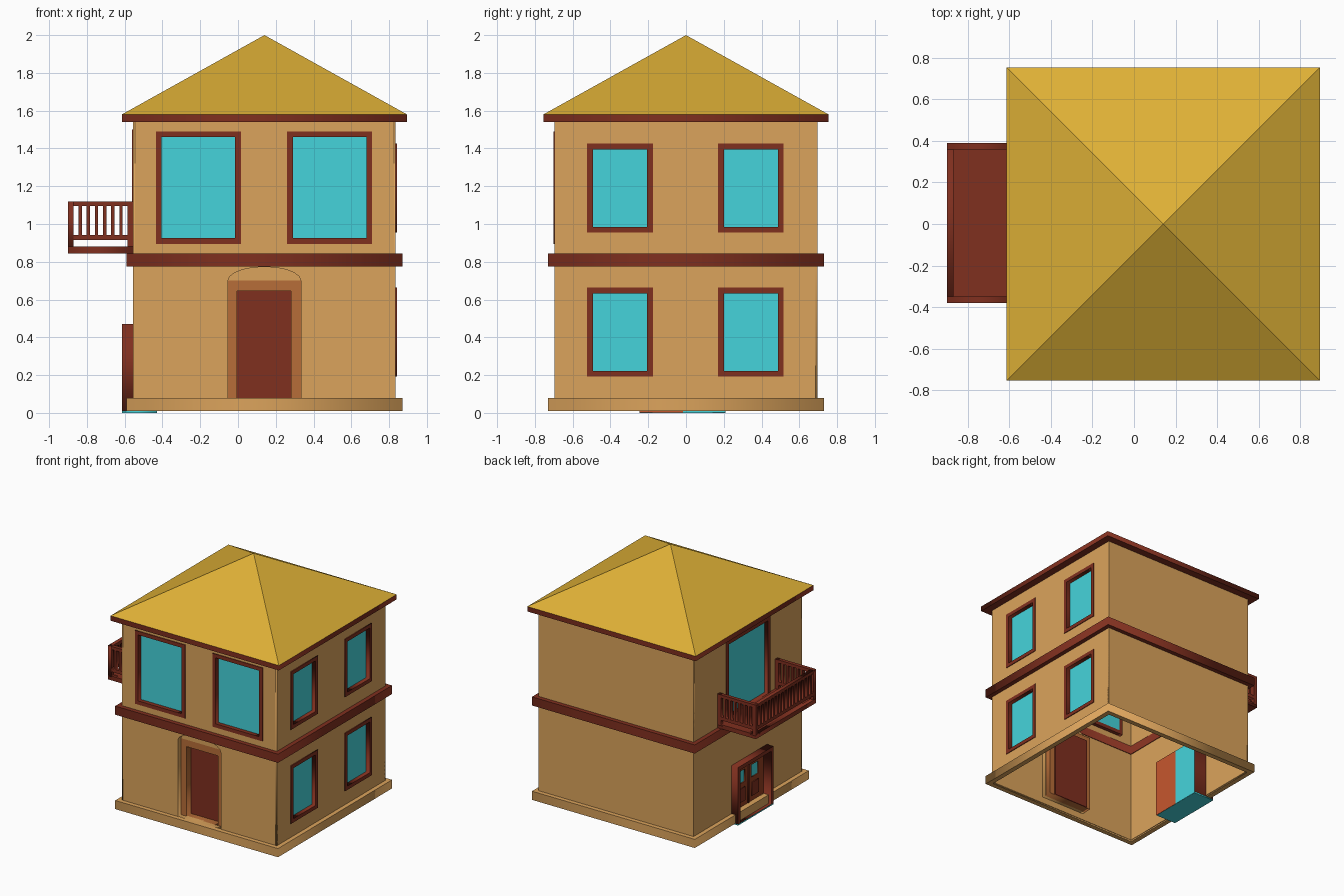
import bpy, math
from mathutils import Matrix

if "Cube" in bpy.data.objects:
    bpy.data.objects.remove(bpy.data.objects["Cube"])

CX = 0.14          # house centre in x
HW = 0.695         # half width of the walls


def material(name, rgb):
    m = bpy.data.materials.new(name)
    lin = [c / 12.92 if c <= 0.04045 else ((c + 0.055) / 1.055) ** 2.4 for c in rgb]
    m.diffuse_color = (*lin, 1)
    m.use_nodes = True
    m.node_tree.nodes["Principled BSDF"].inputs["Base Color"].default_value = m.diffuse_color
    return m


WALL = material("plaster", (0.86, 0.64, 0.36))
TRIM = material("dark_wood", (0.50, 0.185, 0.12))
GLASS = material("glass", (0.27, 0.83, 0.86))
ROOF = material("roof_yellow", (0.87, 0.69, 0.21))
JAMB = material("light_wood", (0.72, 0.43, 0.22))
ORANGE = material("orange_wood", (0.78, 0.34, 0.18))
LEAF = material("door_wood", (0.58, 0.25, 0.13))

# local (u, v, w) axes for each plate direction
AXES = {
    "front": Matrix(((1, 0, 0), (0, 0, -1), (0, 1, 0))),   # u=x, v=z
    "side": Matrix(((0, 0, 1), (1, 0, 0), (0, 1, 0))),     # u=y, v=z
    "top": Matrix.Identity(3),                             # u=x, v=y
}


def rect(u0, u1, v0, v1):
    return [(u0, v0), (u1, v0), (u1, v1), (u0, v1)]


def plate(name, loops, axis, a, b, mat):
    """Flat outline with holes, extruded from depth a to b along the third axis."""
    cu = bpy.data.curves.new(name, "CURVE")
    cu.dimensions = "2D"
    cu.fill_mode = "BOTH"
    cu.extrude = abs(b - a) / 2
    for loop in loops:
        s = cu.splines.new("POLY")
        s.points.add(len(loop) - 1)
        for p, (u, v) in zip(s.points, loop):
            p.co = (u, v, 0, 1)
        s.use_cyclic_u = True
    ob = bpy.data.objects.new(name, cu)
    bpy.context.collection.objects.link(ob)
    mid = (a + b) / 2
    loc = {"front": (0, mid, 0), "side": (mid, 0, 0), "top": (0, 0, mid)}[axis]
    ob.matrix_world = Matrix.Translation(loc) @ AXES[axis].to_4x4()
    bpy.ops.object.select_all(action="DESELECT")
    ob.select_set(True)
    bpy.context.view_layer.objects.active = ob
    bpy.ops.object.convert(target="MESH")
    ob = bpy.context.object
    ob.data.materials.clear()
    ob.data.materials.append(mat)
    return ob


def box(name, x0, x1, y0, y1, z0, z1, mat):
    return plate(name, [rect(x0, x1, y0, y1)], "top", z0, z1, mat)


def ring(name, outer, inner, z0, z1, mat):
    sq = lambda h: rect(CX - h, CX + h, -h, h)
    plate(name, [sq(outer), sq(inner)], "top", z0, z1, mat)


def window(name, r, axis, wall, inward):
    """Frame slightly proud of the wall with glass set back inside it."""
    u0, u1, v0, v1 = r
    t = 0.03
    inner = rect(u0 + t, u1 - t, v0 + t, v1 - t)
    plate(name + "_frame", [rect(*r), inner], axis, wall - 0.006 * inward, wall + 0.04 * inward, TRIM)
    plate(name + "_glass", [inner], axis, wall + 0.028 * inward, wall + 0.04 * inward, GLASS)


def inset(r, d):
    return rect(r[0] + d, r[1] - d, r[2] + d, r[3] - d)


# Opening layouts
front_wins = [(-0.435, 0.015, 0.895, 1.49), (0.26, 0.71, 0.895, 1.49)]
side_wins = [(y, y + 0.347, z, z + 0.47) for y in (-0.523, 0.17) for z in (0.193, 0.955)]
balcony_win = (-0.28, 0.28, 0.85, 1.50)


def arch(d=0.0):
    """Arched entry outline, grown by d."""
    top = [(CX + (0.193 + d) * math.cos(t), 0.70 + (0.073 + d) * math.sin(t))
           for t in [math.pi * i / 10 for i in range(11)]]
    return [(-0.053 - d, 0.08 - d), (0.333 + d, 0.08 - d)] + top


# Walls with openings
fx0, fx1 = CX - HW, CX + HW
T = 0.01
plate("front_wall", [rect(fx0, fx1, 0.02, 1.55), arch()] + [inset(w, 0.01) for w in front_wins],
      "front", -HW, -HW + T, WALL)
plate("back_wall", [rect(fx0, fx1, 0.02, 1.55)], "front", HW - T, HW, WALL)
plate("right_wall", [rect(-HW, HW, 0.02, 1.55)] + [inset(w, 0.01) for w in side_wins],
      "side", fx1 - T, fx1, WALL)
plate("left_wall", [rect(-HW, HW, 0.02, 1.55), rect(-0.235, 0.20, 0.08, 0.46), inset(balcony_win, 0.01)],
      "side", fx0, fx0 + T, WALL)

# Plinth, storey band, eaves
ring("plinth", 0.73, 0.69, 0.01, 0.08, WALL)
ring("storey_band", 0.73, 0.68, 0.775, 0.845, TRIM)
ring("eaves", 0.755, 0.685, 1.54, 1.58, TRIM)

# Pyramid roof
bpy.ops.mesh.primitive_cone_add(vertices=4, radius1=0.755 * math.sqrt(2), depth=0.42,
                                end_fill_type="NOTHING", location=(CX, 0, 1.79),
                                rotation=(0, 0, math.pi / 4))
roof = bpy.context.object
roof.name = "roof"
roof.data.materials.append(ROOF)

# Windows
for i, w in enumerate(front_wins):
    window(f"front_window_{i}", w, "front", -HW, 1)
for i, w in enumerate(side_wins):
    window(f"right_window_{i}", w, "side", fx1, -1)
window("balcony_door", balcony_win, "side", fx0, 1)

# Front entry: arched reveal, jambs, tympanum, door
plate("entry_reveal", [arch(0.008), arch()], "front", -HW + 0.001, -0.645, WALL)
door_hole = rect(-0.005, 0.28, 0.08, 0.645)
plate("entry_jambs", [rect(-0.06, 0.34, 0.07, 0.70), door_hole], "front", -0.655, -0.595, JAMB)
plate("entry_tympanum", [arch(0.004)[2:]], "front", -0.655, -0.645, WALL)
plate("front_door", [rect(-0.02, 0.295, 0.07, 0.66)], "front", -0.596, -0.585, TRIM)

# Side entry: projecting box frame with floor and a two-tone back
y0, y1, x0, x1 = -0.245, 0.21, -0.615, -0.43
plate("side_entry_frame", [rect(y0, y1, 0.01, 0.47), rect(y0 + 0.03, y1 - 0.03, 0.011, 0.44)],
      "side", x0, x1, TRIM)
box("side_entry_floor", x0, x1, y0, y1, 0.0, 0.01, GLASS)
plate("side_entry_back_a", [rect(y0, -0.015, 0.001, 0.469)], "side", x1 - 0.006, x1 + 0.002, ORANGE)
plate("side_entry_back_b", [rect(-0.015, y1, 0.001, 0.469)], "side", x1 - 0.006, x1 + 0.002, GLASS)
panes = [rect(-0.145, -0.06, 0.27, 0.37), rect(0.025, 0.11, 0.27, 0.37)]
plate("side_door", [rect(y0 + 0.02, y1 - 0.02, 0.05, 0.45)] + panes, "side", -0.545, -0.53, LEAF)
for i, p in enumerate(panes):
    plate(f"side_door_pane_{i}", [p], "side", -0.538, -0.532, GLASS)
    u0, u1 = p[0][0], p[1][0]
    plate(f"side_door_panel_{i}", [rect(u0, u1, 0.12, 0.23)], "side", -0.551, -0.54, TRIM)
plate("side_door_stile", [rect(-0.025, -0.01, 0.06, 0.44)], "side", -0.552, -0.54, TRIM)

# Balcony: slab, railings as pierced plates (two side runs and one outer run)
bx0, bx1, by0, by1 = -0.90, fx0, -0.38, 0.39
box("balcony_floor", bx0, bx1, by0, by1, 0.845, 0.88, TRIM)


def railing(u0, u1, bars):
    """Outline plus lower slot and gaps between balusters."""
    a, b, w = u0 + 0.03, u1 - 0.03, 0.018
    gap = (b - a - bars * w) / (bars + 1)
    gaps = [rect(a + i * (gap + w), a + i * (gap + w) + gap, 0.942, 1.095) for i in range(bars + 1)]
    return [rect(u0, u1, 0.87, 1.12), rect(a, b, 0.88, 0.915)] + gaps


plate("balcony_rail_front", railing(bx0, bx1, 6), "front", by0, by0 + 0.03, TRIM)
plate("balcony_rail_back", railing(bx0, bx1, 6), "front", by1 - 0.03, by1, TRIM)
plate("balcony_rail_outer", railing(by0, by1, 16), "side", bx0, bx0 + 0.03, TRIM)
